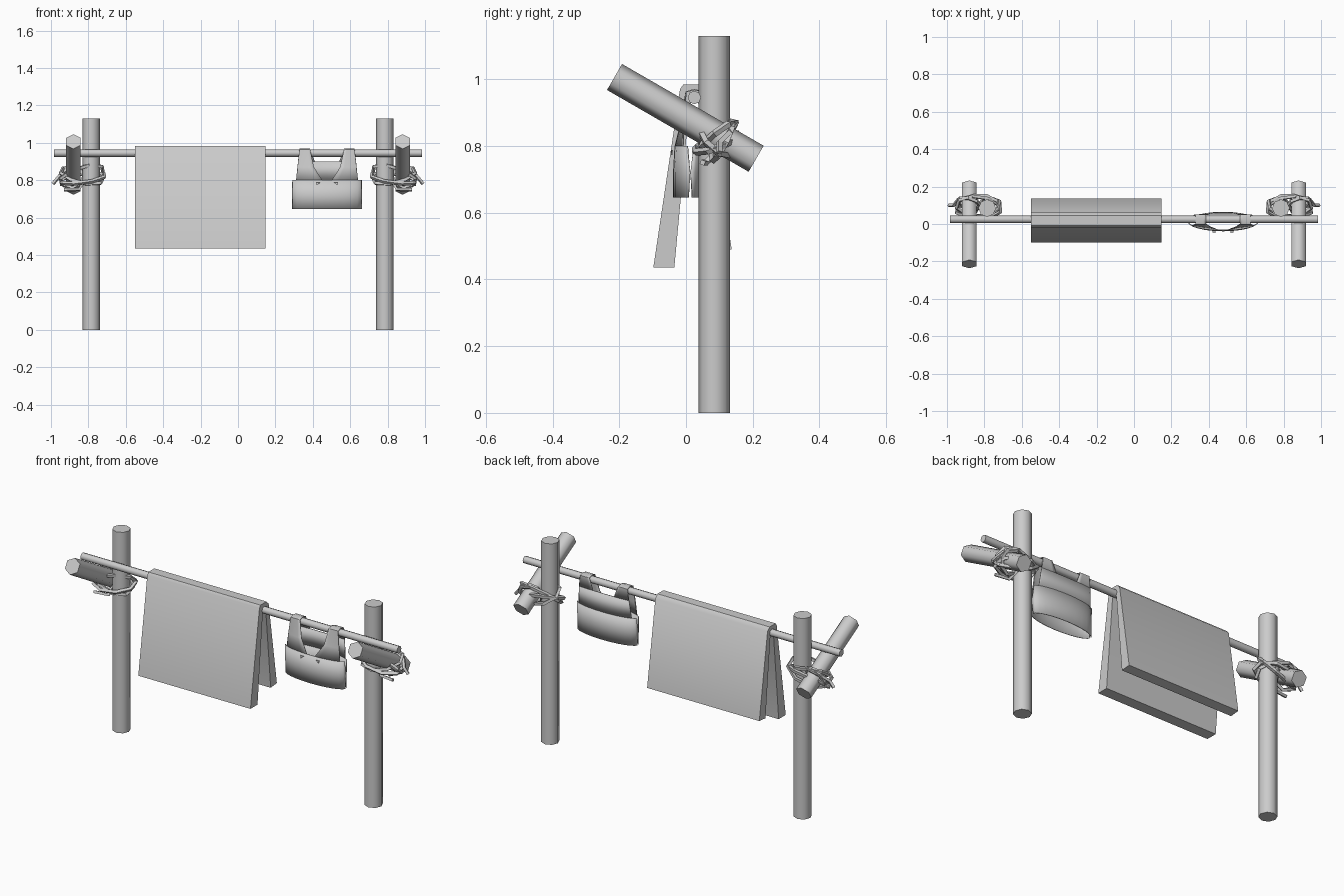
import bpy, bmesh, math
from mathutils import Vector, Euler

cube = bpy.data.objects.get("Cube")
if cube:
    bpy.data.objects.remove(cube, do_unlink=True)

GREY = (0.6, 0.6, 0.6, 1)
mat = bpy.data.materials.new("plain grey")
mat.use_nodes = True
mat.diffuse_color = GREY
mat.node_tree.nodes["Principled BSDF"].inputs["Base Color"].default_value = GREY


def finish(obj, name, angle=None):
    obj.name = name
    obj.data.materials.append(mat)
    if angle:
        bpy.ops.object.select_all(action='DESELECT')
        obj.select_set(True)
        bpy.context.view_layer.objects.active = obj
        bpy.ops.object.shade_smooth_by_angle(angle=math.radians(angle))
    return obj


def pole(name, sides, radius, length, loc, rot=(0, 0, 0)):
    bpy.ops.mesh.primitive_cylinder_add(vertices=sides, radius=radius, depth=length,
                                        location=loc, rotation=rot)
    return finish(bpy.context.object, name, 65)


def mesh_object(name, bm, angle):
    bmesh.ops.recalc_face_normals(bm, faces=bm.faces)
    mesh = bpy.data.meshes.new(name)
    bm.to_mesh(mesh)
    bm.free()
    obj = bpy.data.objects.new(name, mesh)
    bpy.context.collection.objects.link(obj)
    return finish(obj, name, angle)


def rope(name, points, closed=True, thick=0.011):
    curve = bpy.data.curves.new(name, 'CURVE')
    curve.dimensions = '3D'
    curve.bevel_depth = thick
    curve.bevel_resolution = 0
    curve.use_fill_caps = True
    spline = curve.splines.new('POLY')
    spline.points.add(len(points) - 1)
    for p, co in zip(spline.points, points):
        p.co = (*co, 1)
    spline.use_cyclic_u = closed
    spline.use_smooth = False
    obj = bpy.data.objects.new(name, curve)
    bpy.context.collection.objects.link(obj)
    return finish(obj, name)


def lashing(name, side, centre, rx, ry, tilt, count=8):
    rot = Euler([math.radians(a) for a in tilt])
    pts = []
    for i in range(count):
        a = math.tau * (i + 0.5) / count
        p = Vector((rx * math.cos(a), ry * math.sin(a), 0))
        p.rotate(rot)
        p += Vector(centre)
        pts.append((side * p.x, p.y, p.z))
    return rope(name, pts)


# Posts, slanted braces and rope lashings on both sides
for side, tag in ((1, "left"), (-1, "right")):
    pole(f"{tag}_post", 8, 0.047, 1.13, (side * 0.785, 0.085, 0.565))
    pole(f"{tag}_brace", 6, 0.045, 0.49, (side * 0.88, -0.002, 0.884),
         (math.radians(60), 0, 0))
    joint = (0.835, 0.092, 0.825)
    lashing(f"{tag}_lashing_low", side, (0.83, 0.09, 0.81), 0.125, 0.07, (20, 8, 0))
    lashing(f"{tag}_lashing_high", side, joint, 0.12, 0.068, (34, -14, 8))
    lashing(f"{tag}_lashing_cross", side, joint, 0.125, 0.07, (-42, 16, -6))
    lashing(f"{tag}_lashing_brace", side, (0.885, 0.11, 0.815), 0.062, 0.065, (62, 24, 0))
    rope(f"{tag}_rope_tail", [(side * x, y, z) for x, y, z in
         ((0.86, 0.15, 0.87), (0.94, 0.13, 0.84), (0.965, 0.1, 0.81), (0.99, 0.1, 0.78))],
         False, 0.01)
    rope(f"{tag}_rope_end", [(side * x, y, z) for x, y, z in
         ((0.80, 0.145, 0.84), (0.85, 0.06, 0.75), (0.93, 0.05, 0.75))],
         False, 0.01)

# Hanging rod
pole("hanging_rod", 8, 0.02, 1.97, (0, 0.025, 0.945), (0, math.radians(90), 0))

# Thick blanket folded over the rod
profile = [(-0.098, 0.435), (-0.018, 0.97), (-0.008, 0.984), (0.045, 0.984), (0.064, 0.965),
           (0.137, 0.49), (0.082, 0.485), (0.04, 0.92), (0.025, 0.95), (0.01, 0.92),
           (-0.035, 0.435)]
bm = bmesh.new()
face = bm.faces.new([bm.verts.new((-0.552, y, z)) for y, z in profile])
grown = bmesh.ops.extrude_face_region(bm, geom=[face])
for v in grown["geom"]:
    if isinstance(v, bmesh.types.BMVert):
        v.co.x = 0.146
bm.faces.ensure_lookup_table()
mesh_object("folded_blanket", bm, 40)

# Small vest: rows of (height, outer half width, inner half width)
MID, ROD_Y = 0.476, 0.025
STEPS = 6
body = [(0.645, 0.185, 0), (0.72, 0.186, 0), (0.80, 0.184, 0)]
front_top = [(0.80, 0.165, 0.025), (0.87, 0.158, 0.07), (0.962, 0.148, 0.09), (0.969, 0.147, 0.091)]
back_top = [(0.80, 0.165, 0), (0.90, 0.155, 0), (0.90, 0.155, 0.065),
            (0.962, 0.148, 0.09), (0.969, 0.147, 0.091)]


def vest_y(d, z, facing):
    bulge = 0.05 * math.sqrt(max(0, 1 - (d / 0.186) ** 2))
    blend = min(1, max(0, (z - 0.78) / 0.16))
    depth = bulge * (1 - blend) + 0.025 * blend
    if z > 0.965:
        depth = 0
    return 0.013 + 0.012 * blend + facing * depth


bm = bmesh.new()
for facing, top in ((-1, front_top), (1, back_top)):
    for rows in (body, top):
        for side in (1, -1):
            grid = []
            for z, outer, inner in rows:
                ds = [inner + (outer - inner) * math.sin(i / STEPS * math.pi / 2)
                      for i in range(STEPS + 1)]
                grid.append([bm.verts.new((MID + side * d, vest_y(d, z, facing), z)) for d in ds])
            for r, (low, high) in enumerate(zip(grid, grid[1:])):
                if rows[r][0] == rows[r + 1][0]:
                    continue
                for i in range(STEPS):
                    bm.faces.new((low[i], low[i + 1], high[i + 1], high[i]))
bmesh.ops.remove_doubles(bm, verts=bm.verts, dist=0.0005)
vest = mesh_object("small_vest", bm, 50)
solid = vest.modifiers.new("cloth", 'SOLIDIFY')
solid.thickness = 0.004
solid.offset = 0

# Little creases on the chest of the vest
bm = bmesh.new()
for side in (1, -1):
    tri = [(0.038, 0.787), (0.058, 0.787), (0.054, 0.772)]
    bm.faces.new([bm.verts.new((MID + side * d, vest_y(d, z, -1) - 0.006, z)) for d, z in tri])
crease = mesh_object("vest_creases", bm, None)
crease.modifiers.new("cloth", 'SOLIDIFY').thickness = 0.004
